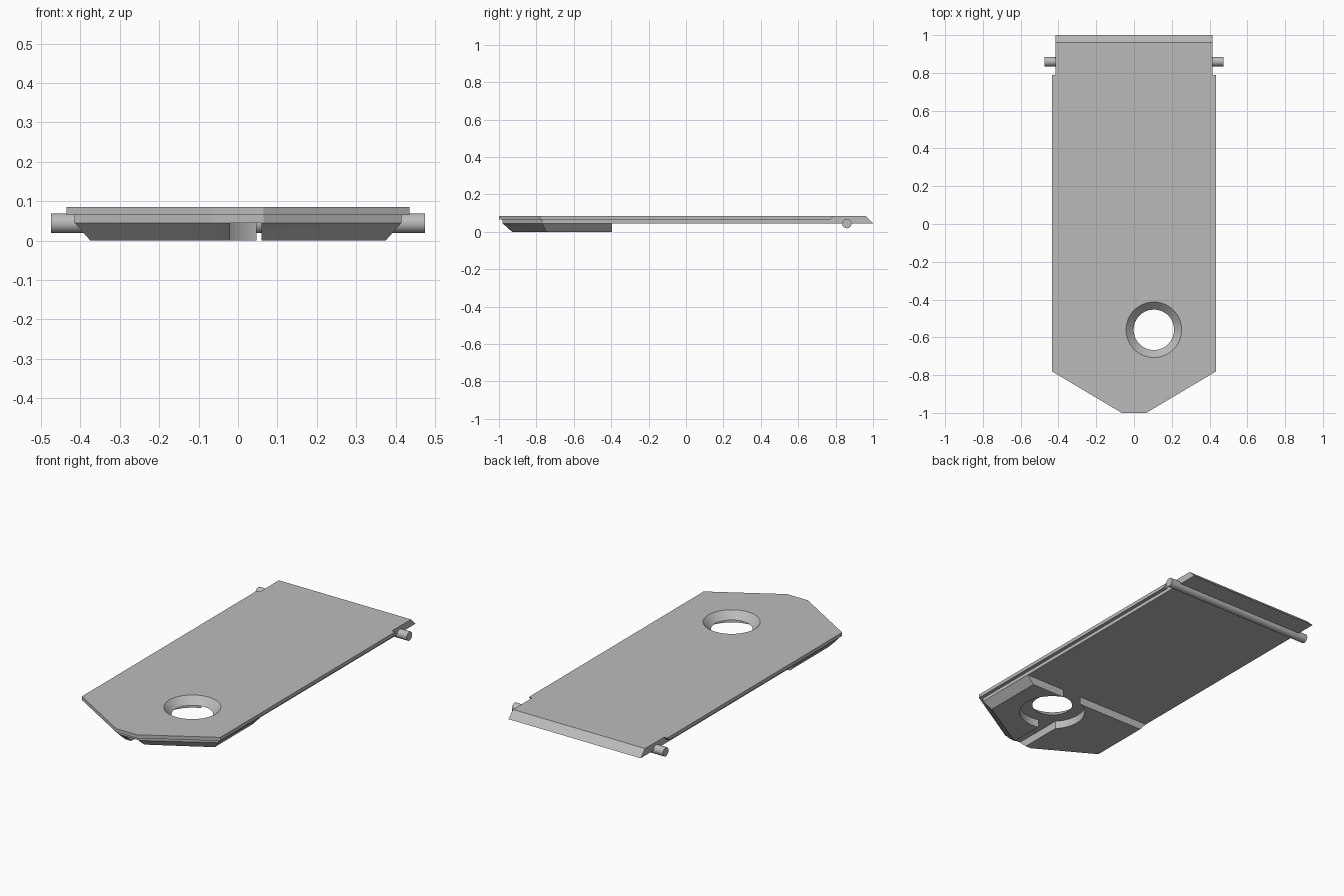
import bpy, bmesh, math

cube = bpy.data.objects.get("Cube")
if cube:
    bpy.data.objects.remove(cube, do_unlink=True)

grey = bpy.data.materials.new("plain grey")
grey.use_nodes = True
COLOUR = (0.5, 0.5, 0.5, 1)
grey.diffuse_color = COLOUR
grey.node_tree.nodes["Principled BSDF"].inputs["Base Color"].default_value = COLOUR


def finish(name, bm):
    bmesh.ops.recalc_face_normals(bm, faces=bm.faces)
    mesh = bpy.data.meshes.new(name)
    bm.to_mesh(mesh)
    bm.free()
    mesh.materials.append(grey)
    obj = bpy.data.objects.new(name, mesh)
    bpy.context.collection.objects.link(obj)
    return obj


def mirrored(half):
    """Close a right-half outline with its mirror image."""
    return half + [(-x, y) for x, y in reversed(half)]


def loft(name, low, z0, high, z1):
    """Solid between two outlines with equal point counts."""
    bm = bmesh.new()
    a = [bm.verts.new((x, y, z0)) for x, y in low]
    b = [bm.verts.new((x, y, z1)) for x, y in high]
    bm.faces.new(a)
    bm.faces.new(b)
    for i in range(len(a)):
        j = (i + 1) % len(a)
        bm.faces.new((a[i], a[j], b[j], b[i]))
    return finish(name, bm)


def circle(r, n=64):
    return [(HOLE[0] + r * math.cos(2 * math.pi * i / n),
             HOLE[1] + r * math.sin(2 * math.pi * i / n)) for i in range(n)]


def smooth(obj):
    bpy.ops.object.select_all(action="DESELECT")
    obj.select_set(True)
    bpy.context.view_layer.objects.active = obj
    bpy.ops.object.shade_smooth_by_angle(angle=math.radians(30))


def cut(obj, cutters):
    bpy.context.view_layer.objects.active = obj
    for c in cutters:
        mod = obj.modifiers.new("cut", "BOOLEAN")
        mod.operation = "DIFFERENCE"
        mod.solver = "EXACT"
        mod.object = c
        bpy.ops.object.modifier_apply(modifier=mod.name)
    smooth(obj)


HOLE = (0.105, -0.56)
UNDER, STEP, TOP = 0.045, 0.065, 0.085


# Wide top layer, narrowing at the hinge end, with a sloped rear edge
def top_outline(shoulder, rear):
    return mirrored([(0.065, -1), (0.435, -0.78), (0.435, shoulder),
                     (0.415, shoulder), (0.415, rear)])


top_plate = loft("top_plate", top_outline(0.77, 0.98), STEP, top_outline(0.79, 0.96), TOP)


# Narrower layer below it
def lower_outline(rear):
    return mirrored([(0.065, -0.98), (0.415, -0.77), (0.415, rear)])


lower_plate = loft("lower_plate", lower_outline(1), UNDER, lower_outline(0.98), STEP)

# Bevelled foot pad under the pointed end
foot_pad = loft("foot_pad",
                mirrored([(0.055, -0.93), (0.375, -0.745), (0.375, -0.395)]), 0,
                mirrored([(0.065, -0.98), (0.415, -0.77), (0.415, -0.395)]), UNDER)

# Countersunk hole, and the clearance round it in the pad with a front slot
countersink = loft("countersink_cutter", circle(0.097), 0.035, circle(0.157), 0.095)
clearance = loft("clearance_cutter", circle(0.175), -0.02, circle(0.175), 0.06)
slot_outline = [(-0.02, -1.1), (0.06, -1.1), (0.06, -0.6), (-0.02, -0.6)]
slot = loft("slot_cutter", slot_outline, -0.02, slot_outline, 0.06)

cut(top_plate, [countersink])
cut(lower_plate, [countersink])
cut(foot_pad, [clearance, slot])
for helper in (countersink, clearance, slot):
    bpy.data.objects.remove(helper, do_unlink=True)

# Hinge rod across the rear
bm = bmesh.new()
bmesh.ops.create_cone(bm, cap_ends=True, segments=32, radius1=0.025, radius2=0.025, depth=0.95)
hinge_rod = finish("hinge_rod", bm)
hinge_rod.rotation_euler = (0, math.pi / 2, 0)
hinge_rod.location = (0, 0.86, 0.044)
smooth(hinge_rod)
